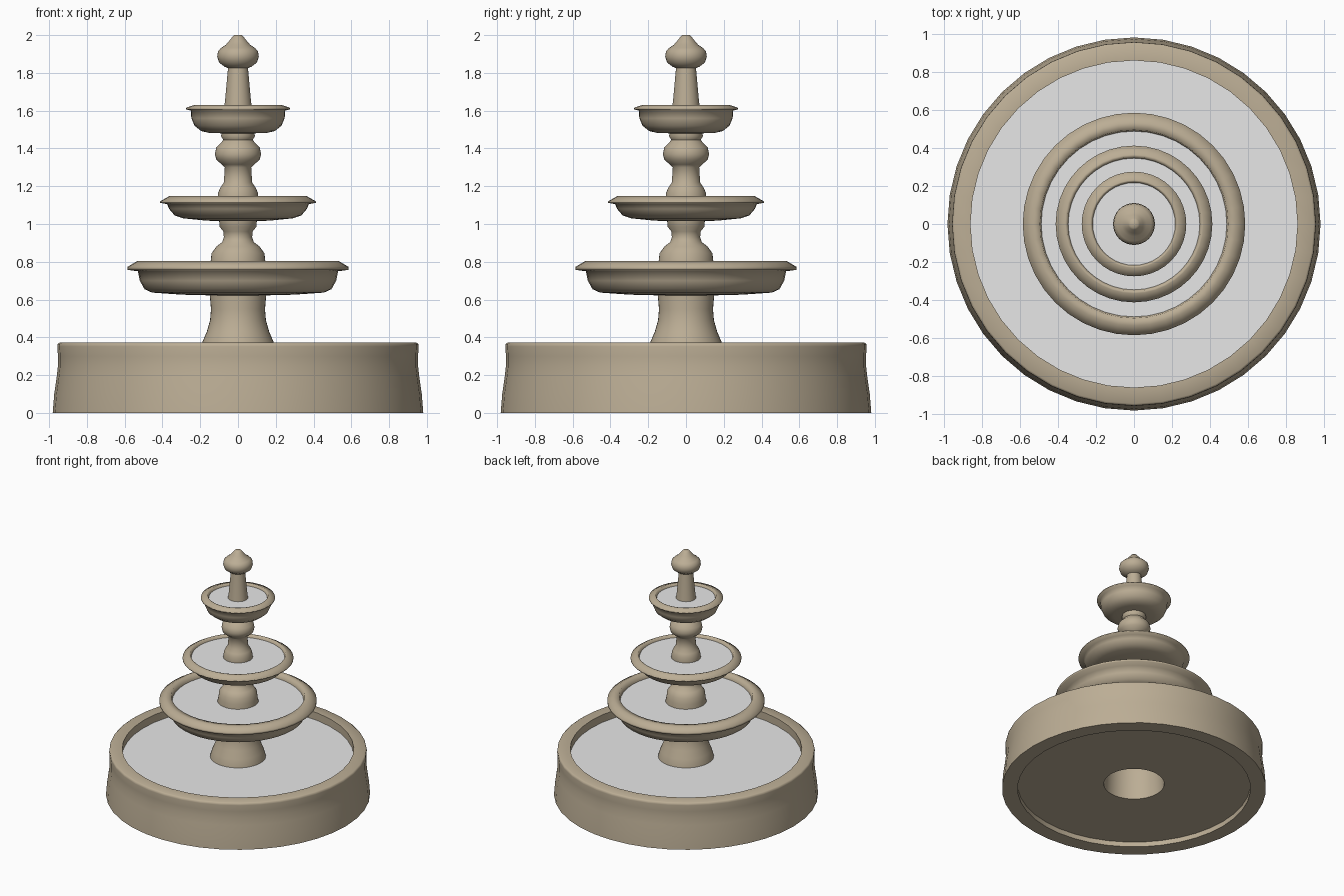
import bpy, bmesh, math

SIDES = 40


def material(name, rgb):
    m = bpy.data.materials.new(name)
    m.diffuse_color = (*rgb, 1)
    return m


stone = material("warm stone", (0.50, 0.42, 0.30))
water = material("pale water", (0.80, 0.80, 0.80))


def lathe(name, profile, mat, cap=False, angle=32):
    """Turn an (r, z) profile around the z axis."""
    bm = bmesh.new()
    rings = []
    for r, z in profile:
        rings.append([bm.verts.new((r * math.cos(2 * math.pi * k / SIDES),
                                    r * math.sin(2 * math.pi * k / SIDES), z))
                      for k in range(SIDES)])
    for a, b in zip(rings, rings[1:]):
        for k in range(SIDES):
            n = (k + 1) % SIDES
            bm.faces.new((a[k], a[n], b[n], b[k]))
    if cap:
        bm.faces.new(rings[-1])
    me = bpy.data.meshes.new(name)
    bm.to_mesh(me)
    bm.free()
    me.materials.append(mat)
    ob = bpy.data.objects.new(name, me)
    bpy.context.collection.objects.link(ob)
    bpy.ops.object.select_all(action='DESELECT')
    ob.select_set(True)
    bpy.context.view_layer.objects.active = ob
    bpy.ops.object.shade_smooth_by_angle(angle=math.radians(angle))
    return ob


# Pool wall with a raised floor underneath
lathe("pool_basin", [
    (0.225, 0.04), (0.865, 0.04), (0.865, 0), (0.981, 0), (0.973, 0.10),
    (0.96, 0.19), (0.953, 0.25), (0.953, 0.30), (0.957, 0.352), (0.955, 0.365),
    (0.945, 0.372), (0.86, 0.372), (0.86, 0.31)], stone, angle=60)
lathe("pool_water", [(0.86, 0.31), (0.205, 0.31)], water)

# Hollow turned column, from the pool floor to the finial
lathe("column", [
    (0.225, 0.04), (0.215, 0.25), (0.205, 0.32), (0.19, 0.372), (0.165, 0.43),
    (0.148, 0.49), (0.143, 0.55), (0.15, 0.63), (0.152, 0.765), (0.145, 0.80),
    (0.14, 0.845), (0.115, 0.88), (0.083, 0.905), (0.075, 0.93), (0.077, 0.96),
    (0.097, 0.985), (0.10, 1.02), (0.11, 1.125), (0.105, 1.165), (0.095, 1.19),
    (0.075, 1.22), (0.07, 1.30), (0.085, 1.315), (0.115, 1.34), (0.122, 1.37),
    (0.115, 1.405), (0.09, 1.43), (0.078, 1.445), (0.09, 1.465), (0.085, 1.49),
    (0.075, 1.60), (0.068, 1.66), (0.053, 1.825), (0.07, 1.832), (0.10, 1.855),
    (0.11, 1.885), (0.106, 1.915), (0.09, 1.932), (0.065, 1.948), (0.048, 1.968),
    (0.03, 1.99), (0.02, 2.0)], stone, cap=True, angle=60)

# Three bowls: (name, underside and rim profile, inner radius, water level, column radius)
bowls = [
    ("lower", [(0.14, 0.622), (0.30, 0.626), (0.455, 0.637), (0.495, 0.655),
               (0.52, 0.70), (0.53, 0.750), (0.585, 0.757), (0.585, 0.773),
               (0.535, 0.803)], 0.495, 0.765, 0.152),
    ("middle", [(0.095, 1.015), (0.17, 1.018), (0.29, 1.03), (0.335, 1.045),
                (0.365, 1.08), (0.375, 1.105), (0.412, 1.112), (0.412, 1.12),
                (0.365, 1.147)], 0.353, 1.125, 0.11),
    ("upper", [(0.08, 1.48), (0.15, 1.482), (0.195, 1.492), (0.23, 1.52),
               (0.247, 1.56), (0.25, 1.60), (0.275, 1.607), (0.275, 1.615),
               (0.23, 1.631)], 0.224, 1.61, 0.075),
]
for name, prof, inner, level, core in bowls:
    inside = [(inner, prof[-1][1]), (inner - 0.007, level)]
    lathe(name + "_bowl", prof + inside, stone, angle=100)
    lathe(name + "_bowl_water", [(inner - 0.007, level), (core - 0.005, level)], water)
